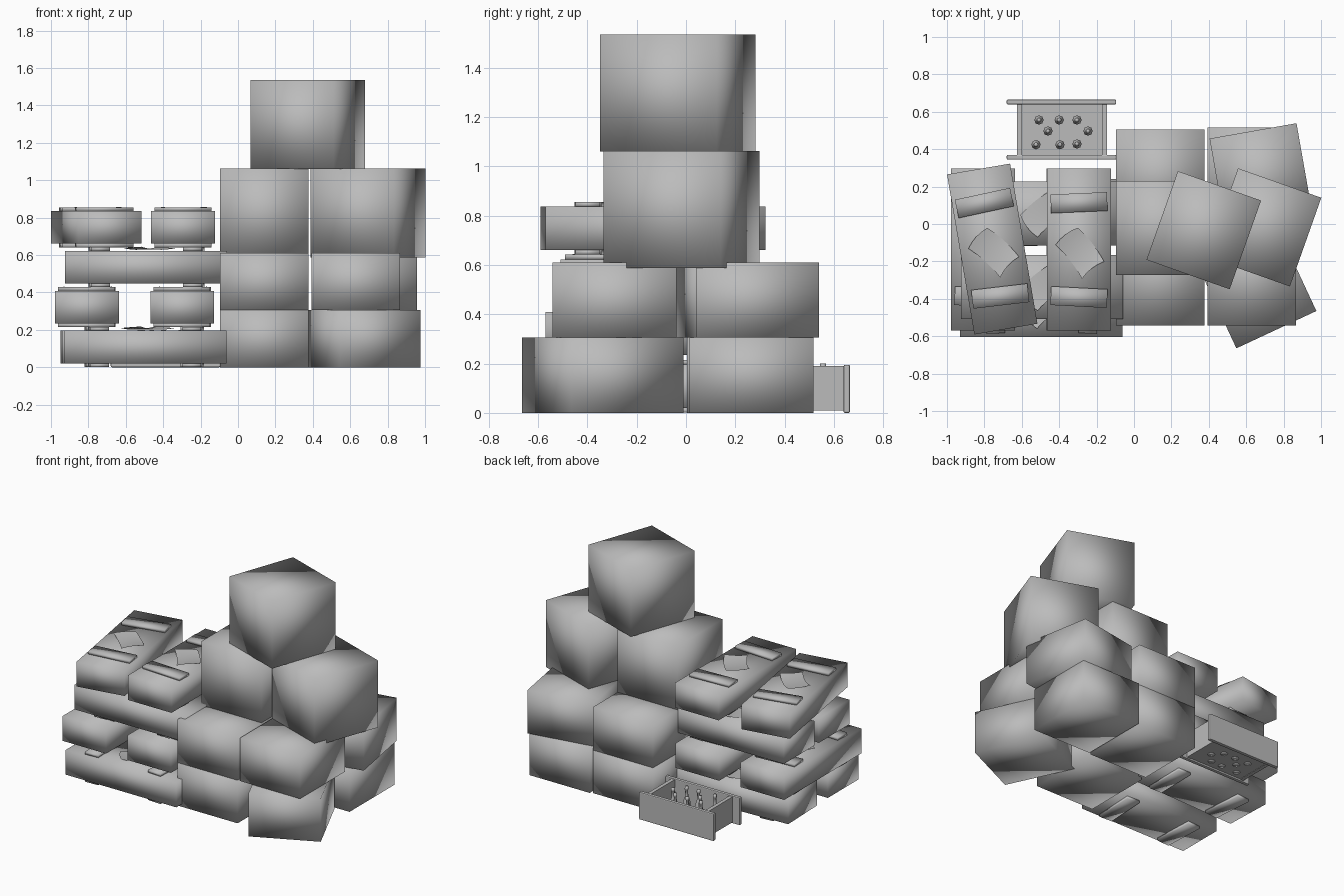
import bpy, bmesh
from math import radians, cos, sin
from mathutils import Matrix, Vector

old = bpy.data.objects.get("Cube")
if old:
    bpy.data.objects.remove(old, do_unlink=True)

grey = bpy.data.materials.new("plain_grey")
grey.use_nodes = True
tone = (0.5, 0.5, 0.5, 1)
grey.diffuse_color = tone
grey.node_tree.nodes["Principled BSDF"].inputs["Base Color"].default_value = tone


def finish(name, bm, matrix, smooth):
    mesh = bpy.data.meshes.new(name)
    bm.transform(matrix)
    for face in bm.faces:
        face.smooth = smooth
    bm.to_mesh(mesh)
    bm.free()
    mesh.materials.append(grey)
    obj = bpy.data.objects.new(name, mesh)
    bpy.context.collection.objects.link(obj)
    return obj


def place(x, y, z, turn=0):
    return Matrix.Translation((x, y, z)) @ Matrix.Rotation(radians(turn), 4, 'Z')


def block(name, size, matrix, smooth=True):
    bm = bmesh.new()
    bmesh.ops.create_cube(bm, size=1)
    bmesh.ops.scale(bm, vec=size, verts=bm.verts)
    return finish(name, bm, matrix, smooth)


# Stacked large boxes: name, x, y, base height, height, turn
LOW, TALL = 0.305, 0.475
for name, x, y, base, height, turn in (
    ("bottom_front_inner_box", 0.14, -0.29, 0, LOW, 0),
    ("bottom_back_inner_box", 0.14, 0.255, 0, LOW, 0),
    ("bottom_back_outer_box", 0.63, 0.265, 0, LOW, 0),
    ("bottom_front_outer_box", 0.655, -0.337, 0, LOW, 25),
    ("middle_front_inner_box", 0.14, -0.29, LOW, LOW, 0),
    ("middle_back_inner_box", 0.14, 0.255, LOW, LOW, 0),
    ("middle_front_outer_box", 0.63, -0.29, LOW, LOW, 0),
    ("middle_back_outer_box", 0.68, 0.25, LOW, LOW, 10),
    ("upper_inner_box", 0.14, -0.022, 0.587, TALL, 0),
    ("upper_outer_box", 0.695, -0.018, 0.587, TALL, -19.5),
    ("top_box", 0.373, -0.033, 1.06, TALL, -19.5),
):
    block(name, (0.472, 0.503, height), place(x, y, base + height / 2, turn))


# Curled sheet lying on a lid
def sheet(name, matrix):
    bm = bmesh.new()
    bmesh.ops.create_grid(bm, x_segments=8, y_segments=4, size=0.5)
    for v in bm.verts:
        u, w = v.co.x * 2, v.co.y * 2
        lift = 0.006 + 0.012 * u * u + 0.004 * u * w
        v.co = Vector((u * 0.115 + 0.012 * w * w, w * 0.075 - 0.01 * u * u, lift))
    return finish(name, bm, matrix, True)


# Flat case with slats above and below
def case(name, x, y, z, turn):
    base = place(x, y, z, turn)
    block(name, (0.342, 0.868, 0.175), base)
    for side, level in (("top", 0.097), ("bottom", -0.097)):
        for end, offset, skew in (("rear", 0.25, 2.5), ("front", -0.255, -3)):
            block(f"{name}_{side}_{end}_slat", (0.302, 0.1, 0.02),
                  base @ place(0, offset, level, skew))
    sheet(name + "_sheet", base @ place(0.005, -0.005, 0.0875, -52))


for name, x, y, layer, turn in (
    ("first_front_case", -0.495, -0.434, 0, 90),
    ("first_back_case", -0.51, 0.055, 0, 92),
    ("second_right_case", -0.808, -0.136, 1, 0),
    ("second_left_case", -0.298, -0.136, 1, 0),
    ("third_front_case", -0.492, -0.338, 2, 90),
    ("third_back_case", -0.492, 0.055, 2, 90),
    ("fourth_right_case", -0.758, -0.134, 3, 9.7),
    ("fourth_left_case", -0.294, -0.136, 3, 0),
):
    case(name, x, y, 0.108 + 0.2135 * layer, turn)

# Open crate: long boards, end boards, floor
for name, y in (("crate_back_board", 0.652), ("crate_front_board", 0.357)):
    board = block(name, (0.585, 0.026, 0.195), place(-0.388, y, 0.0975), False)
    bevel = board.modifiers.new("soft_corners", 'BEVEL')
    bevel.width = 0.006
    bevel.segments = 2
for name, x in (("crate_right_end", -0.613), ("crate_left_end", -0.158)):
    block(name, (0.026, 0.28, 0.18), place(x, 0.505, 0.1), False)
block("crate_floor", (0.45, 0.28, 0.014), place(-0.386, 0.505, 0.02), False)


# Bottles, lathed from a radius and height profile
def bottle(name, x, y):
    profile = ((0.025, 0.012), (0.025, 0.09), (0.011, 0.13),
               (0.009, 0.175), (0.013, 0.18), (0.012, 0.2))
    sides = 8
    bm = bmesh.new()
    rings = []
    for radius, z in profile:
        angles = [radians(360 * i / sides) for i in range(sides)]
        rings.append([bm.verts.new((radius * cos(a), radius * sin(a), z)) for a in angles])
    for a, b in zip(rings, rings[1:]):
        for i in range(sides):
            j = (i + 1) % sides
            bm.faces.new((a[i], a[j], b[j], b[i]))
    bm.faces.new(rings[0][::-1])
    bm.faces.new(rings[-1])
    finish(name, bm, place(x, y, 0), True)


spots = ((-0.508, 0.556), (-0.4, 0.556), (-0.305, 0.556), (-0.46, 0.497),
         (-0.246, 0.497), (-0.524, 0.424), (-0.396, 0.424), (-0.305, 0.428))
for number, (x, y) in enumerate(spots, 1):
    bottle(f"bottle_{number}", x, y)
